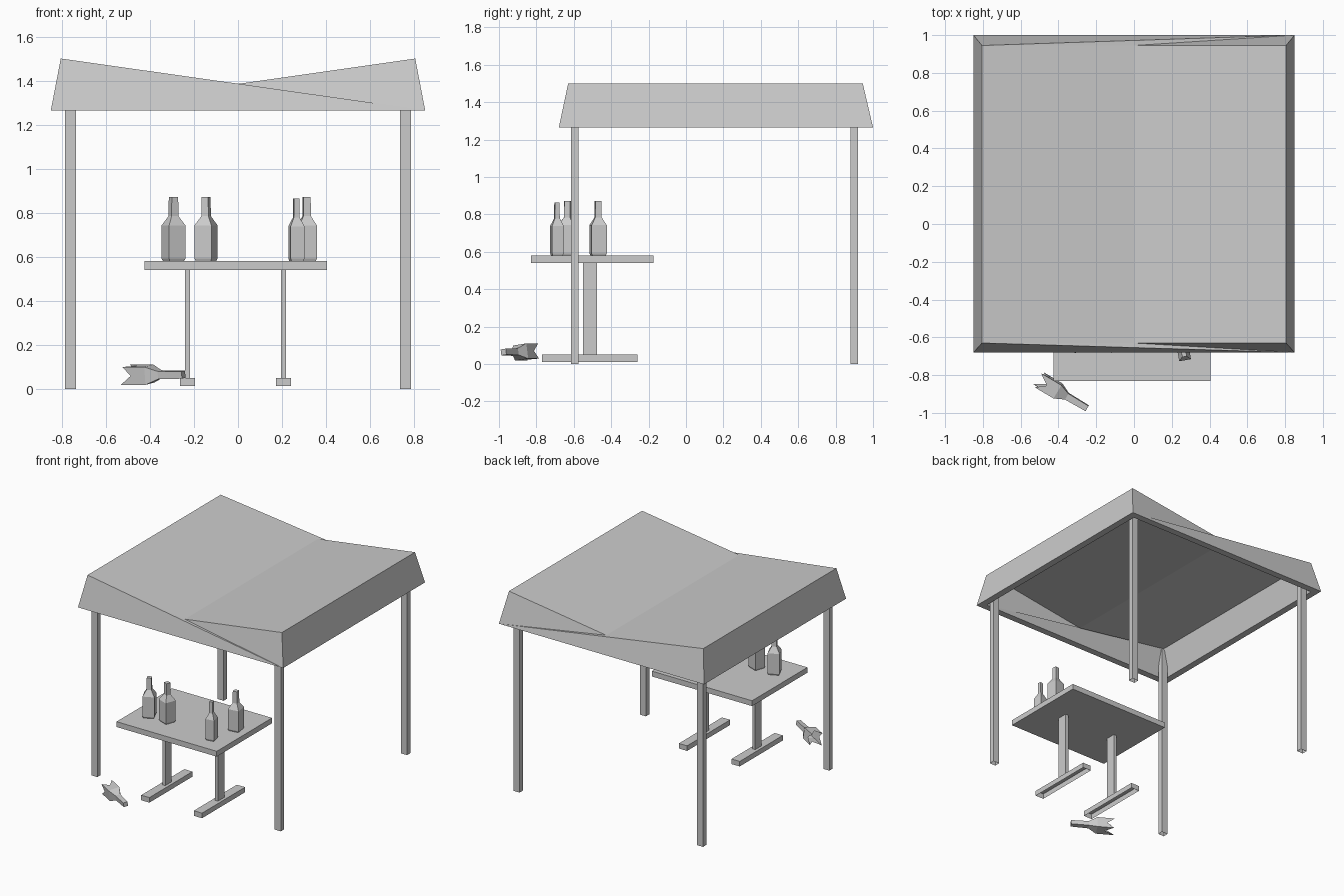
import bpy, bmesh
from math import radians, cos, sin
from mathutils import Matrix, Vector

if "Cube" in bpy.data.objects:
    bpy.data.objects.remove(bpy.data.objects["Cube"])


def make_object(name, bm, fix_normals=True):
    if fix_normals:
        bmesh.ops.recalc_face_normals(bm, faces=bm.faces)
    me = bpy.data.meshes.new(name)
    bm.to_mesh(me)
    bm.free()
    ob = bpy.data.objects.new(name, me)
    bpy.context.collection.objects.link(ob)
    return ob


def box(name, x, y, z, open_bottom=False):
    bm = bmesh.new()
    size = [b - a for a, b in (x, y, z)]
    mid = [(a + b) / 2 for a, b in (x, y, z)]
    bmesh.ops.create_cube(bm, size=1, matrix=Matrix.Translation(mid) @ Matrix.Diagonal((*size, 1)))
    if open_bottom:
        low = [f for f in bm.faces if f.normal.z < -0.9]
        bmesh.ops.delete(bm, geom=low, context='FACES_ONLY')
    return make_object(name, bm, False)


# Canopy: sagging roof with sloped skirts, as an outer and an inner shell joined by a rim
def canopy():
    bm = bmesh.new()
    rims = []
    for inset, drop, flip in ((0, 0, False), (0.05, 0.03, True)):
        bx, tx = 0.85 - inset, 0.805 - inset
        sides = []
        for yb, yt in ((-0.68 + inset, -0.63 + inset), (1.0 - inset, 0.945 - inset)):
            pts = ((-bx, yb, 1.265), (bx, yb, 1.265), (-tx, yt, 1.5 - drop),
                   (0, yt, 1.385 - drop), (tx, yt, 1.5 - drop))
            sides.append([bm.verts.new(p) for p in pts])
        f, b = sides
        faces = [(f[2], f[3], b[3], b[2]), (f[3], f[4], b[4], b[3]),
                 (f[1], b[1], b[4], f[4]), (b[0], f[0], f[2], b[2])]
        for s, back in ((f, False), (b, True)):
            for tri in ((0, 1, 2), (2, 1, 3), (3, 1, 4)):
                t = [s[i] for i in tri]
                faces.append(t[::-1] if back else t)
        for face in faces:
            bm.faces.new(list(face)[::-1] if flip else face)
        rims.append((f[0], f[1], b[1], b[0]))
    o, n = rims
    for i in range(4):
        j = (i + 1) % 4
        bm.faces.new((o[j], o[i], n[i], n[j]))
    make_object("canopy", bm, False)


canopy()

# Posts
for side, sx in (("left", -1), ("right", 1)):
    xs = sorted((sx * 0.735, sx * 0.785))
    box(f"front_post_{side}", xs, (-0.615, -0.575), (0, 1.46), True)
    box(f"back_post_{side}", xs, (0.88, 0.92), (0, 1.46), True)

# Table
box("table_top", (-0.425, 0.405), (-0.83, -0.175), (0.54, 0.58))
for side, cx in (("left", -0.229), ("right", 0.207)):
    box(f"table_leg_{side}", (cx - 0.012, cx + 0.012), (-0.55, -0.475), (0.05, 0.54), True)
    box(f"table_foot_{side}", (cx - 0.034, cx + 0.034), (-0.77, -0.26), (0.012, 0.05), True)


# Bottle: square rings lofted along z; the ring list holds (half width, height)
def bottle(name, rings, matrix, jagged=None):
    bm = bmesh.new()
    corners = [(1, 1), (-1, 1), (-1, -1), (1, -1)]
    if jagged:
        corners = [(1, 1), (0, 1), (-1, 1), (-1, 0), (-1, -1), (0, -1), (1, -1), (1, 0)]
    n = len(corners)
    loops = []
    for k, (h, z) in enumerate(rings):
        extra = jagged if jagged and k == 0 else [0] * n
        loops.append([bm.verts.new((cx * h, cy * h, z + e))
                      for (cx, cy), e in zip(corners, extra)])
    for a, b in zip(loops, loops[1:]):
        for i in range(n):
            j = (i + 1) % n
            bm.faces.new((a[i], a[j], b[j], b[i]))
    bm.faces.new(loops[-1])
    if not jagged:
        bm.faces.new(loops[0][::-1])
    ob = make_object(name, bm, not jagged)
    ob.matrix_world = matrix


rings = [(0.036, 0), (0.041, 0.012), (0.041, 0.162), (0.017, 0.204), (0.016, 0.292)]
for i, (x, y, turn, wide, tall) in enumerate((
        (-0.293, -0.63, 25, 1, 1), (-0.145, -0.63, -20, 1, 1),
        (0.265, -0.69, 10, 0.77, 0.975), (0.312, -0.47, 8, 1, 1))):
    bottle(f"bottle_{i + 1}", rings,
           Matrix.Translation((x, y, 0.58)) @ Matrix.Rotation(radians(turn), 4, 'Z')
           @ Matrix.Diagonal((wide, wide, tall, 1)))

# Broken bottle lying on the ground, open jagged end
axis = Vector((0.86, -0.51, 0)).normalized()
side = Vector((0, 0, 1)).cross(axis)
up = Vector((0, 0, 1))
basis = Matrix((side, -up, axis)).transposed()
if basis.determinant() < 0:
    basis = Matrix((side, up, axis)).transposed()
lie = Matrix.Translation((-0.51, -0.82, 0.064)) @ basis.to_4x4() @ Matrix.Rotation(radians(8), 4, 'Z')
bottle("broken_bottle", [(0.041, 0.03), (0.041, 0.125), (0.018, 0.18), (0.016, 0.305)], lie,
       [-0.03, 0.03, -0.02, 0.02, -0.035, 0.035, -0.02, 0.025])
